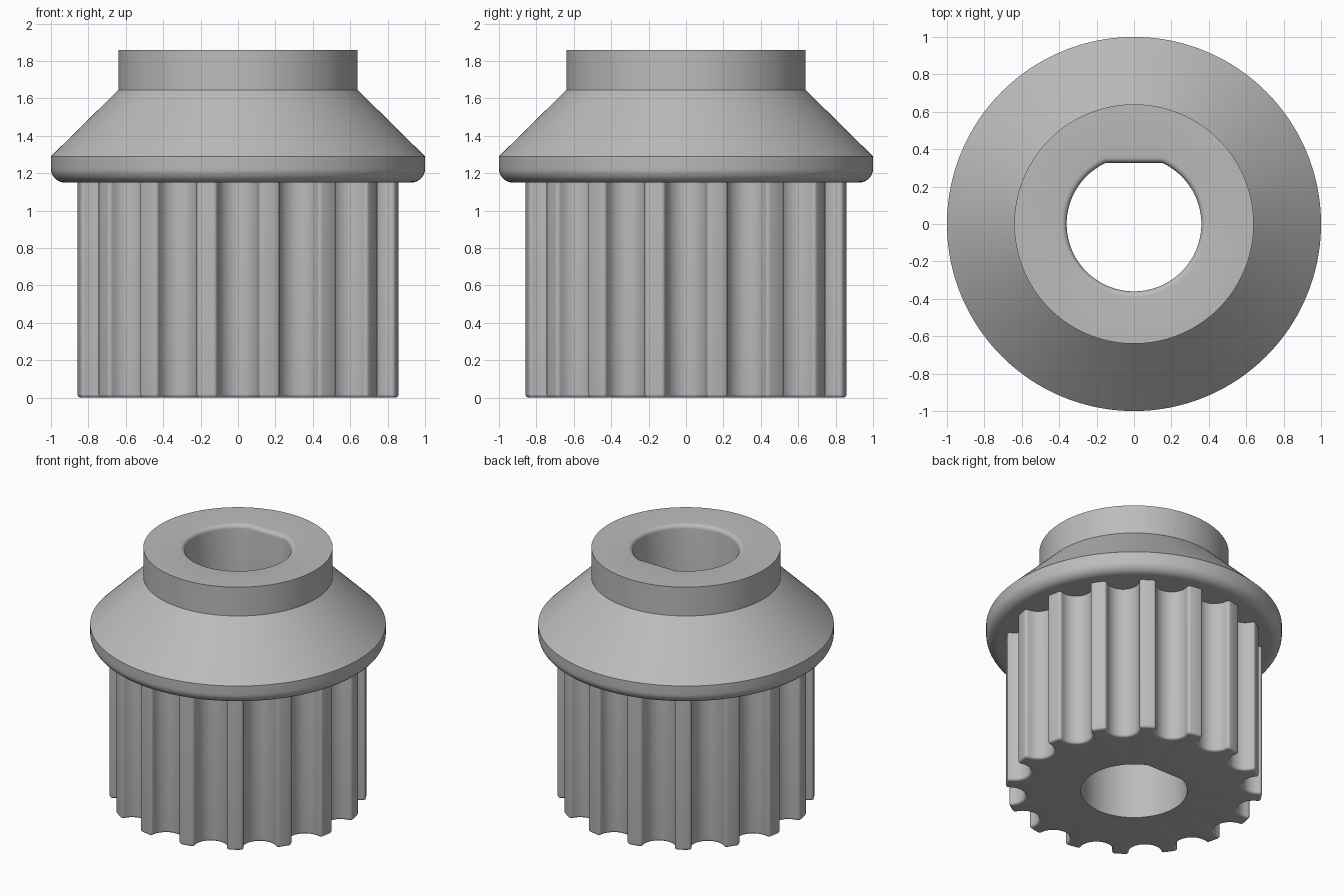
import bpy
import bmesh
from math import sin, cos, atan2, acos, hypot, pi, radians

cube = bpy.data.objects.get("Cube")
if cube:
    bpy.data.objects.remove(cube, do_unlink=True)

TEETH = 16
TIP_R, GROOVE_R, GROOVE_C, TIP_FILLET = 0.868, 0.11, 0.848, 0.02
BORE_R, BORE_FLAT = 0.36, 0.327
FLANGE_Z, TOP_Z = 1.15, 1.86

steel = bpy.data.materials.new("plain_grey_metal")
steel.use_nodes = True
steel.diffuse_color = (0.5, 0.5, 0.5, 1)
steel.node_tree.nodes["Principled BSDF"].inputs["Base Color"].default_value = (0.5, 0.5, 0.5, 1)


def circle(r, z, angles):
    return [(r * cos(a), r * sin(a), z) for a in angles]


def d_bore(z, angles, grow=0.0):
    """Round hole with a flat on the back side."""
    ring = []
    for a in angles:
        r = BORE_R + grow
        if sin(a) > 0:
            r = min(r, (BORE_FLAT + grow) / sin(a))
        ring.append((r * cos(a), r * sin(a), z))
    return ring


def tooth_ring(z, inset=0.0):
    """Outline with round grooves and rounded tooth tips, shrunk by inset."""
    tip, groove, fillet = TIP_R - inset, GROOVE_R + inset, TIP_FILLET - inset
    fr, fd = tip - fillet, groove + fillet
    t = acos((fr ** 2 + GROOVE_C ** 2 - fd ** 2) / (2 * fr * GROOVE_C))
    fx, fy = fr * cos(t), fr * sin(t)
    # Half a groove, from its floor to the middle of the tooth
    end = atan2(fy, fx - GROOVE_C)
    half = []
    for i in range(9):
        a = pi + (end - pi) * i / 8
        half.append((GROOVE_C + groove * cos(a), groove * sin(a)))
    for i in range(1, 6):
        a = end - pi + (t - end + pi) * i / 5
        half.append((fx + fillet * cos(a), fy + fillet * sin(a)))
    half.append((tip * cos(pi / TEETH), tip * sin(pi / TEETH)))
    pitch = [(x, -y) for x, y in half[-2:0:-1]] + half
    ring = []
    for k in range(TEETH):
        turn = 2 * pi * k / TEETH
        for x, y in pitch:
            r, a = hypot(x, y), atan2(y, x) + turn
            ring.append((r * cos(a), r * sin(a), z))
    return ring


def loft(name, rings, closed=False):
    bm = bmesh.new()
    loops = [[bm.verts.new(p) for p in ring] for ring in rings]
    if closed:
        loops.append(loops[0])
    for a, b in zip(loops, loops[1:]):
        for i in range(len(a)):
            j = (i + 1) % len(a)
            bm.faces.new((a[i], a[j], b[j], b[i]))
    mesh = bpy.data.meshes.new(name)
    bm.to_mesh(mesh)
    bm.free()
    mesh.materials.append(steel)
    obj = bpy.data.objects.new(name, mesh)
    bpy.context.collection.objects.link(obj)
    bpy.ops.object.select_all(action="DESELECT")
    obj.select_set(True)
    bpy.context.view_layer.objects.active = obj
    bpy.ops.object.shade_smooth_by_angle(angle=radians(30))
    return obj


def quarter(steps):
    return [pi / 2 * i / steps for i in range(steps + 1)]


# Toothed barrel: down the bore, across the bottom, up the teeth
outline = tooth_ring(0)
angles = [atan2(y, x) for x, y, z in outline]
EDGE = 0.018
barrel = [d_bore(FLANGE_Z, angles), d_bore(0, angles)]
barrel += [tooth_ring(EDGE * (1 - cos(a)), EDGE * (1 - sin(a))) for a in quarter(5)]
barrel.append(tooth_ring(FLANGE_Z))
loft("toothed_barrel", barrel)

# Flanged collar: rounded bore mouth, flange with rounded underside, cone, neck
angles = [2 * pi * i / 256 for i in range(256)]
MOUTH, ROUND = 0.03, 0.075
collar = [d_bore(TOP_Z - MOUTH * (1 - cos(a)), angles, MOUTH * (1 - sin(a)))
          for a in quarter(5)]
collar.append(d_bore(FLANGE_Z, angles))
collar += [circle(1 - ROUND * (1 - sin(a)), FLANGE_Z + ROUND * (1 - cos(a)), angles)
           for a in quarter(8)]
collar += [circle(r, z, angles) for r, z in ((1, 1.29), (0.64, 1.645), (0.64, TOP_Z))]
loft("flanged_collar", collar, closed=True)
